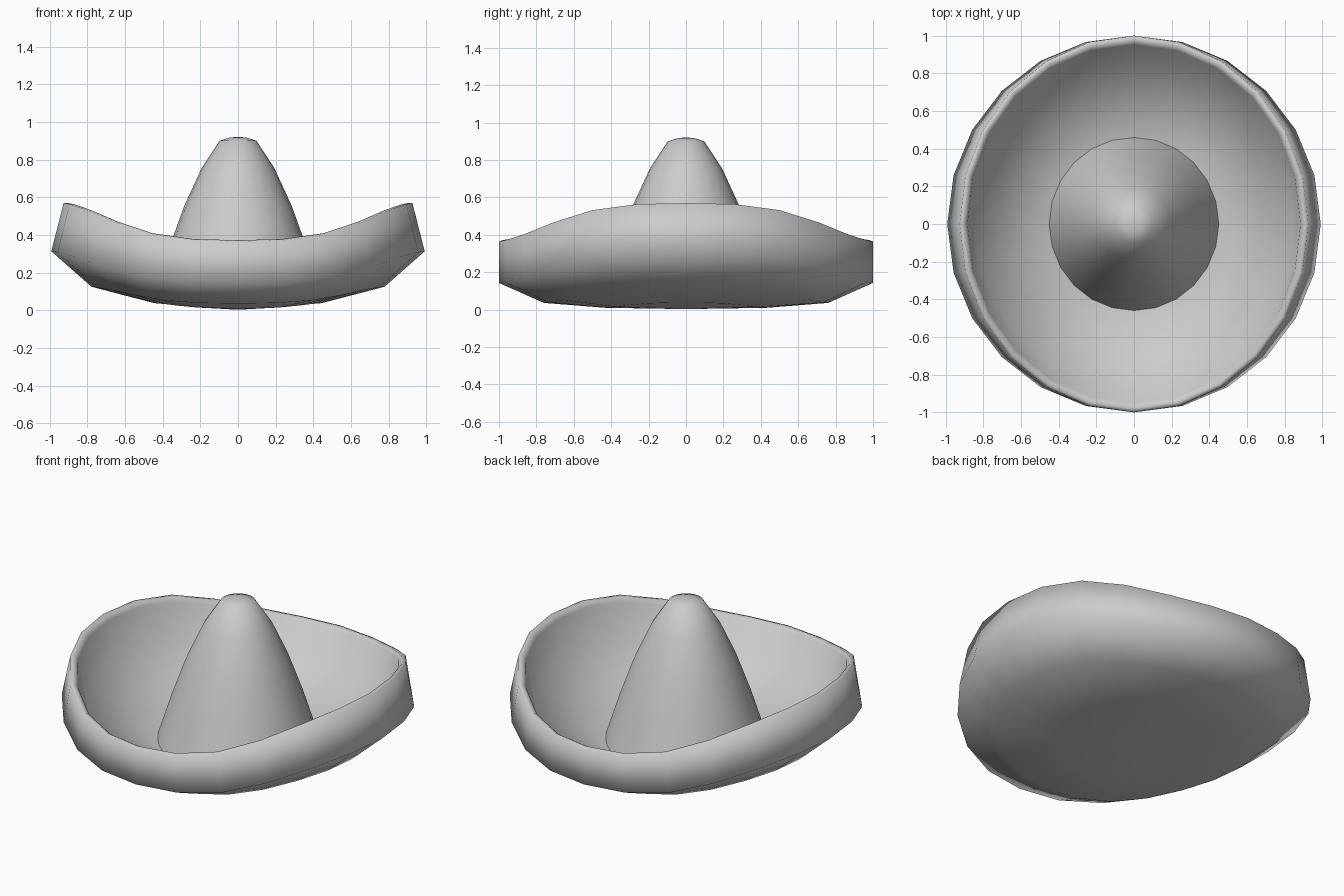
import bpy, bmesh, math

if "Cube" in bpy.data.objects:
    bpy.data.objects.remove(bpy.data.objects["Cube"])

SEG = 24


def lathe(name, profile, shape):
    """Revolve (radius, z) points; a point of radius 0 becomes a pole."""
    bm = bmesh.new()
    rings = []
    for r, z in profile:
        if r == 0:
            rings.append([bm.verts.new((0, 0, z))])
        else:
            rings.append([bm.verts.new((r * math.cos(2 * math.pi * i / SEG),
                                        r * math.sin(2 * math.pi * i / SEG), z))
                          for i in range(SEG)])
    for a, b in zip(rings, rings[1:]):
        for i in range(SEG):
            j = (i + 1) % SEG
            if len(a) == 1:
                bm.faces.new((a[0], b[j], b[i]))
            elif len(b) == 1:
                bm.faces.new((a[i], a[j], b[0]))
            else:
                bm.faces.new((a[i], a[j], b[j], b[i]))
    for v in bm.verts:
        v.co = shape(*v.co)
    bmesh.ops.recalc_face_normals(bm, faces=bm.faces)
    for f in bm.faces:
        f.smooth = True
    mesh = bpy.data.meshes.new(name)
    bm.to_mesh(mesh)
    bm.free()
    obj = bpy.data.objects.new(name, mesh)
    bpy.context.collection.objects.link(obj)
    return obj


def curl_sides(x, y, z):
    """Lift the left and right sides in a soft S-curve and tilt them inward."""
    rr = x * x + y * y
    s = x * x / rr if rr else 0
    lift = rr * (0.3 * s + 0.7 * s * s * (3 - 2 * s))
    return (x * (1.034 - 0.297 * z), y, z + lift * (0.148 + 0.156 * z))


def seat_base(x, y, z):
    """Let the crown's lowest ring follow the curved brim."""
    if z < 0.1:
        return (x * 0.98, y, z + 0.15 * x * x)
    return (x, y, z)


# Wide upturned brim: underside, outer wall, rounded lip, sloping inner surface
lathe("brim", [(0, 0.003), (0.43, 0.01), (0.76, 0.036), (1.0, 0.143),
               (1.0, 0.365), (0.978, 0.372), (0.953, 0.357),
               (0.865, 0.18), (0.46, 0.037), (0, 0.028)],
      curl_sides)

# Tall tapered crown, seated on the brim
lathe("crown", [(0.46, 0.035), (0.37, 0.32), (0.285, 0.555),
                (0.193, 0.755), (0.098, 0.9), (0.045, 0.917), (0, 0.921)],
      seat_base)
